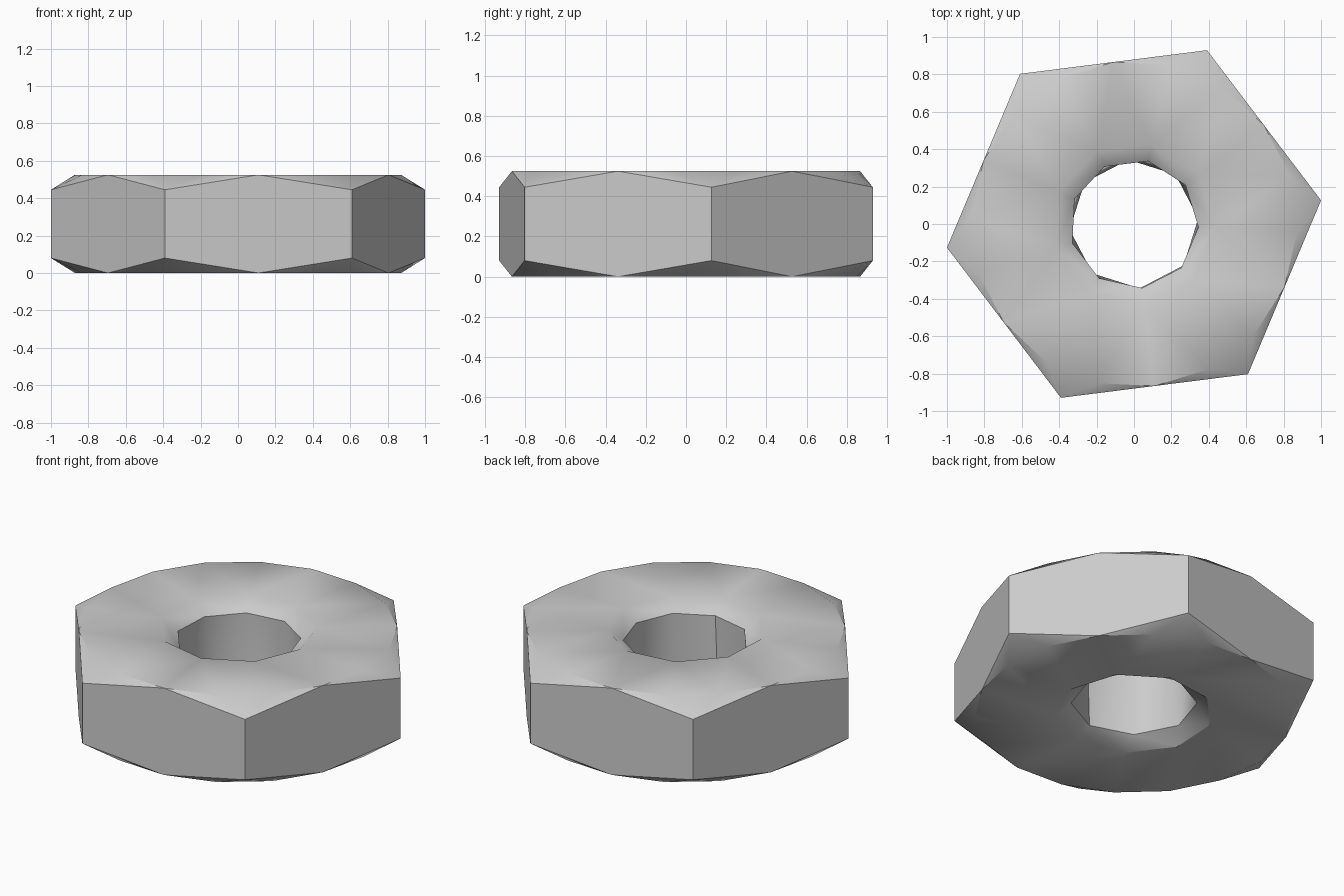
import bpy, bmesh
from math import radians, cos, sin

cube = bpy.data.objects.get("Cube")
if cube:
    bpy.data.objects.remove(cube, do_unlink=True)

HEIGHT = 0.525
CORNER_R = 1.008
FLAT_R = CORNER_R * cos(radians(30))
CHAMFER = 0.08
BEVEL = 0.065
FLAT_ANGLE = 37.2      # direction of one flat side

bm = bmesh.new()


def ring(count, radius, z, start):
    """Vertices evenly spaced on a circle."""
    angles = [radians(start + 360 * i / count) for i in range(count)]
    return [bm.verts.new((radius * cos(a), radius * sin(a), z)) for a in angles]


def band(lower, upper):
    """Triangulated wall between two rings, without caps."""
    hull = bmesh.ops.convex_hull(bm, input=lower + upper)
    faces = {g for g in hull["geom"] if isinstance(g, bmesh.types.BMFace)}
    caps = [f for f in faces if len({round(v.co.z, 4) for v in f.verts}) == 1]
    bmesh.ops.delete(bm, geom=caps, context="FACES_ONLY")
    # drop stray cap diagonals left loose by the deletion
    loose = [e for e in bm.edges if not e.link_faces]
    bmesh.ops.delete(bm, geom=loose, context="EDGES")


# Threaded bore: wall with a bevel at each mouth
mouth_low = ring(9, 0.435, 0, FLAT_ANGLE)
bore_low = ring(8, 0.345, BEVEL, 5)
bore_top = ring(9, 0.345, HEIGHT - BEVEL, FLAT_ANGLE)
mouth_top = ring(9, 0.435, HEIGHT, FLAT_ANGLE)
band(mouth_low, bore_low)
band(bore_low, bore_top)
band(bore_top, mouth_top)

# Flat ends and chamfered corners
corners, rims = [], []
for z, corner_z, mouth in ((0, CHAMFER, mouth_low),
                           (HEIGHT, HEIGHT - CHAMFER, mouth_top)):
    rim = ring(18, FLAT_R, z, FLAT_ANGLE)
    tips = ring(6, CORNER_R, corner_z, FLAT_ANGLE + 30)
    for i in range(9):
        j = (i + 1) % 9
        bm.faces.new((rim[2 * i], rim[2 * i + 1], rim[2 * j], mouth[j], mouth[i]))
    for i in range(18):
        bm.faces.new((rim[i], rim[(i + 1) % 18], tips[i // 3]))
    corners.append(tips)
    rims.append(rim)

# Six flat sides
for i in range(6):
    bm.faces.new((corners[0][i - 1], rims[0][3 * i], corners[0][i],
                  corners[1][i], rims[1][3 * i], corners[1][i - 1]))

bmesh.ops.recalc_face_normals(bm, faces=bm.faces[:])
mesh = bpy.data.meshes.new("hex_nut")
bm.to_mesh(mesh)
bm.free()

nut = bpy.data.objects.new("hex_nut", mesh)
bpy.context.collection.objects.link(nut)

# Plain grey metal
color = (0.6, 0.6, 0.6, 1)
metal = bpy.data.materials.new("light_grey")
metal.use_nodes = True
metal.diffuse_color = color
metal.node_tree.nodes["Principled BSDF"].inputs["Base Color"].default_value = color
mesh.materials.append(metal)

bpy.ops.object.select_all(action="DESELECT")
nut.select_set(True)
bpy.context.view_layer.objects.active = nut
bpy.ops.object.shade_smooth_by_angle(angle=radians(40))
